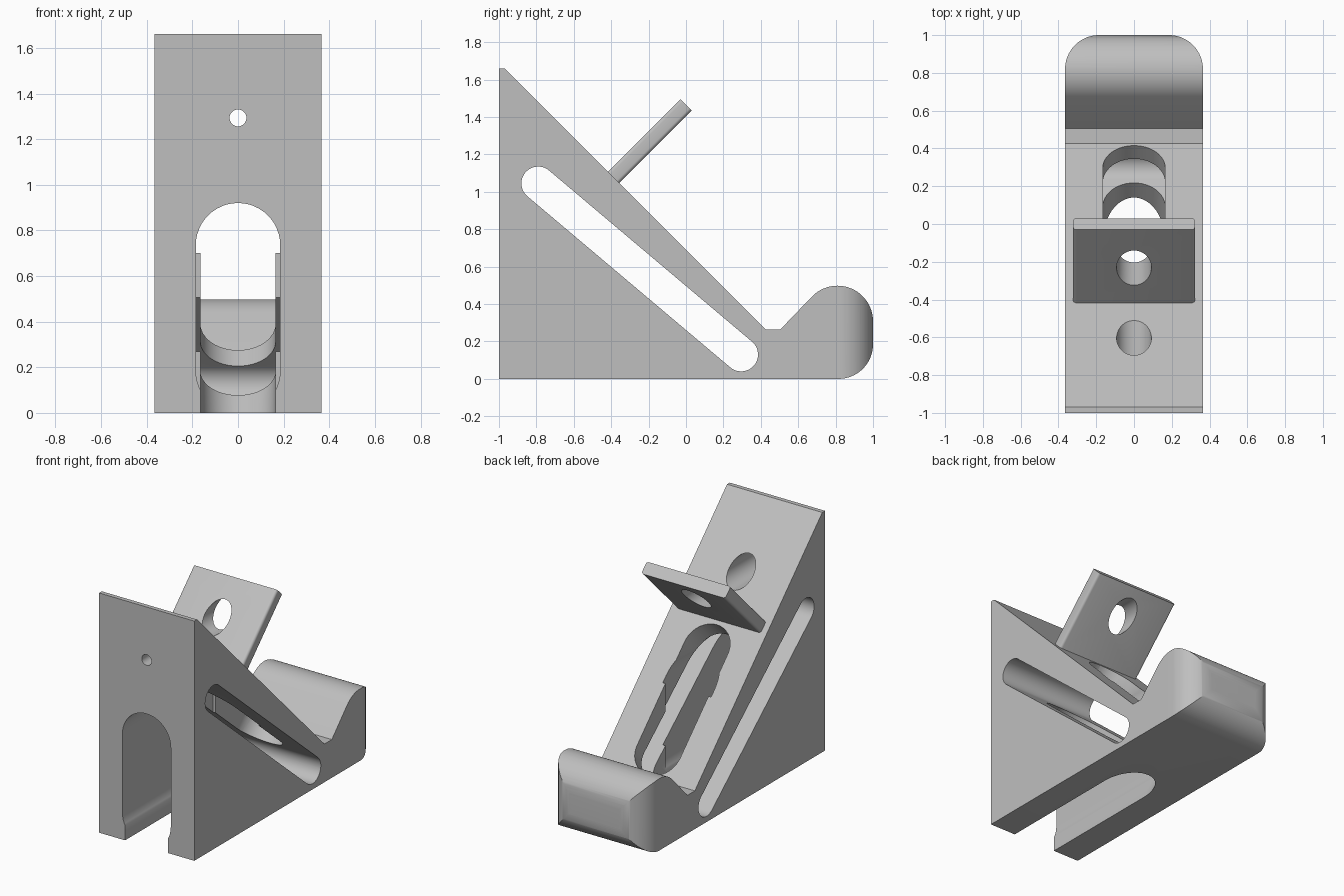
import bpy, bmesh, math
from mathutils import Vector

cube = bpy.data.objects.get("Cube")
if cube:
    bpy.data.objects.remove(cube, do_unlink=True)

X, Y, Z = Vector((1, 0, 0)), Vector((0, 1, 0)), Vector((0, 0, 1))
ALONG = (Y + Z).normalized()     # square to the sloping face
UPHILL = (Z - Y).normalized()    # up the sloping face
R2 = math.sqrt(2)

grey = bpy.data.materials.new("plain grey")
grey.use_nodes = True
grey.diffuse_color = (0.52, 0.52, 0.52, 1)
grey.node_tree.nodes["Principled BSDF"].inputs["Base Color"].default_value = grey.diffuse_color


def arc(cx, cy, r, start, end, n=24):
    """Points on an arc, angles in degrees."""
    angles = [math.radians(start + (end - start) * i / n) for i in range(n + 1)]
    return [(cx + r * math.cos(a), cy + r * math.sin(a)) for a in angles]


def stadium(p, q, r):
    """Rounded slot outline between two centres."""
    a = math.degrees(math.atan2(q[1] - p[1], q[0] - p[0]))
    return arc(*q, r, a - 90, a + 90) + arc(*p, r, a + 90, a + 270)


def prism(name, outline, u, v, n, lo, hi):
    """Extrude an outline in the u, v plane along n."""
    bm = bmesh.new()
    ends = [[bm.verts.new(u * a + v * b + n * t) for a, b in outline] for t in (lo, hi)]
    bm.faces.new(ends[0])
    bm.faces.new(ends[1])
    for i in range(len(outline)):
        j = (i + 1) % len(outline)
        bm.faces.new((ends[0][i], ends[0][j], ends[1][j], ends[1][i]))
    bmesh.ops.recalc_face_normals(bm, faces=bm.faces[:])
    mesh = bpy.data.meshes.new(name)
    bm.to_mesh(mesh)
    bm.free()
    mesh.materials.append(grey)
    ob = bpy.data.objects.new(name, mesh)
    bpy.context.collection.objects.link(ob)
    return ob


def combine(ob, cutters):
    """Apply boolean cutters in order."""
    for cutter, operation in cutters:
        cutter.hide_render = True
        mod = ob.modifiers.new(cutter.name, 'BOOLEAN')
        mod.object, mod.operation, mod.solver = cutter, operation, 'EXACT'
    bpy.context.view_layer.update()
    graph = bpy.context.evaluated_depsgraph_get()
    mesh = bpy.data.meshes.new_from_object(ob.evaluated_get(graph))
    ob.modifiers.clear()
    ob.data = mesh


# Wedge body with a raised rounded lip
side = [(-1, 0), (-1, 1.66), (-0.97, 1.66), (0.425, 0.265), (0.505, 0.265)]
side += arc(0.81, 0.308, 0.19, 135, 0) + arc(0.815, 0.185, 0.185, 0, -90)
body = prism("wedge_body", side, Y, Z, X, -0.365, 0.365)

# Plan outline rounds the lip's upright corners
plan = [(-0.365, -1.2), (0.365, -1.2)] + arc(0.185, 0.82, 0.18, 0, 90) + arc(-0.185, 0.82, 0.18, 90, 180)
plan_outline = prism("plan_outline", plan, X, Y, Z, -0.2, 2)

# Slots and screw hole
side_slot = prism("side_slot", stadium((-0.79, 1.045), (0.295, 0.13), 0.09), Y, Z, X, -1, 1)
slope_slot = prism("slope_slot", stadium((0, 0.093 / R2), (0, 1.13 / R2), 0.165), X, UPHILL, ALONG, -1.5, 0.8)
front_arch = prism("front_arch", stadium((0, 0.185), (0, 0.735), 0.185), X, Z, Y, -1.2, -0.01)
screw_hole = prism("screw_hole", arc(0, 1.293, 0.037, 0, 352.5, 47), X, Z, Y, -1.2, 0.5)
driver_hole = prism("driver_hole", arc(0, 1.293, 0.092, 0, 352.5, 47), X, Z, Y, -0.9, 0.5)

# Tilted plate standing on the slope
low, high, half, r = 1.405 / R2, 1.525 / R2, 0.322, 0.018
edge = []
for cx, cy, start in ((half - r, high - r, 0), (r - half, high - r, 90),
                      (r - half, low + r, 180), (half - r, low + r, 270)):
    edge += arc(cx, cy, r, start, start + 90, 5)
plate = prism("tilted_plate", edge, X, UPHILL, ALONG, 0.68 / R2, 1.465 / R2)

cuts = [(c, 'DIFFERENCE') for c in (side_slot, slope_slot, front_arch, screw_hole, driver_hole)]
combine(body, [(plan_outline, 'INTERSECT')] + cuts)
combine(plate, [(driver_hole, 'DIFFERENCE')])

for cutter in [plan_outline] + [c for c, _ in cuts]:
    bpy.data.objects.remove(cutter, do_unlink=True)

# Smooth the curved walls, keep the edges crisp
for ob in (body, plate):
    bpy.ops.object.select_all(action='DESELECT')
    ob.select_set(True)
    bpy.context.view_layer.objects.active = ob
    bpy.ops.object.shade_smooth_by_angle(angle=math.radians(30))
